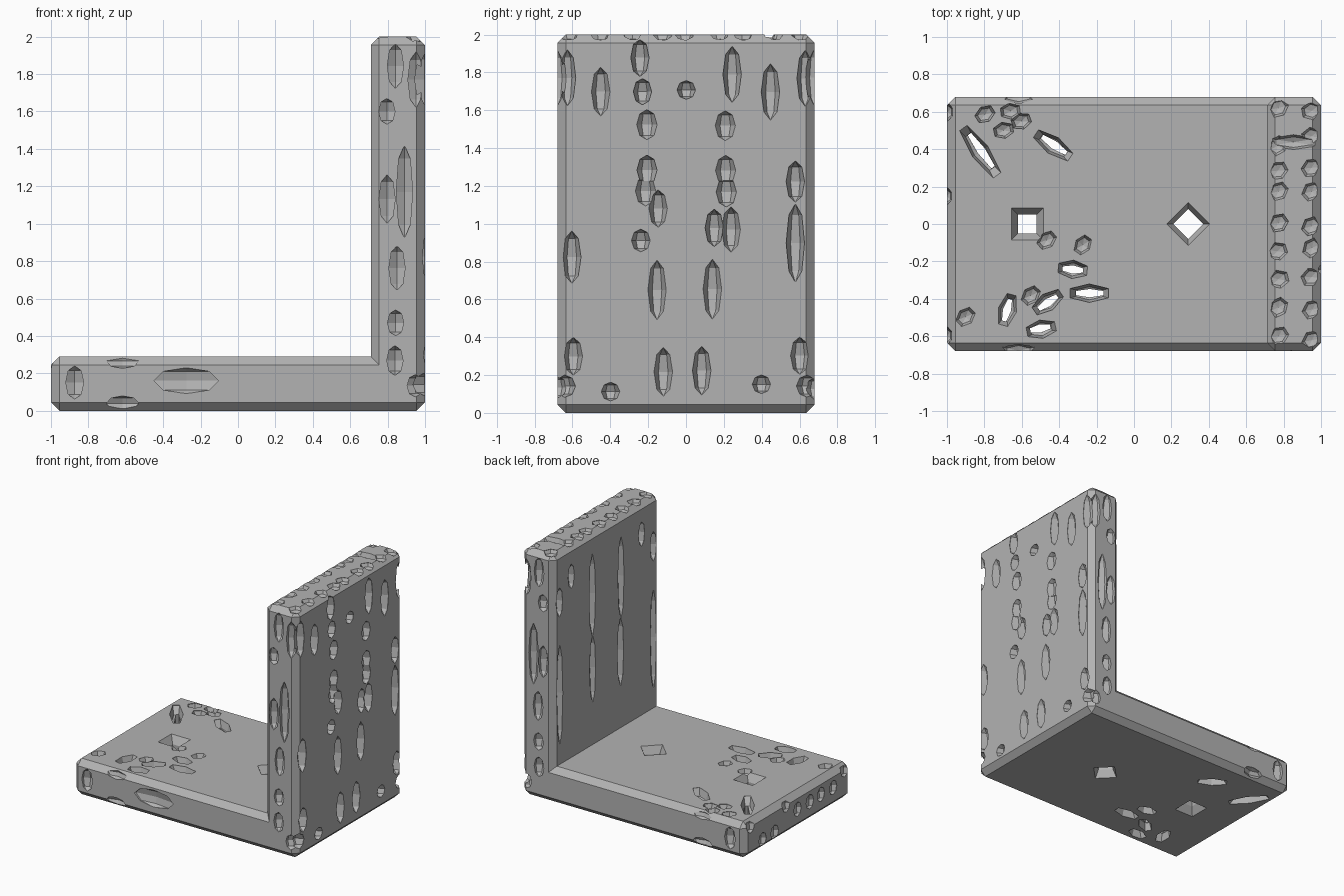
import bpy
import bmesh
import random
from mathutils import Matrix, Vector

random.seed(4)
if "Cube" in bpy.data.objects:
    bpy.data.objects.remove(bpy.data.objects["Cube"], do_unlink=True)

grey = bpy.data.materials.new("stone grey")
grey.use_nodes = True
grey.diffuse_color = (0.45, 0.45, 0.45, 1)
shader = next(n for n in grey.node_tree.nodes if n.type == "BSDF_PRINCIPLED")
shader.inputs["Base Color"].default_value = grey.diffuse_color

DEPTH = 0.68     # half width of the bracket
THICK = 0.29     # thickness of base and wall
INNER = 1 - THICK


def make_object(name, bm):
    mesh = bpy.data.meshes.new(name)
    bm.to_mesh(mesh)
    bm.free()
    mesh.materials.append(grey)
    obj = bpy.data.objects.new(name, mesh)
    bpy.context.scene.collection.objects.link(obj)
    return obj


# L-shaped slab with chamfered outer edges
profile = [(-1, 0), (1, 0), (1, 2), (INNER, 2), (INNER, THICK), (-1, THICK)]
bm = bmesh.new()
face = bm.faces.new([bm.verts.new((x, -DEPTH, z)) for x, z in profile])
side = bmesh.ops.extrude_face_region(bm, geom=[face])["geom"]
moved = [v for v in side if isinstance(v, bmesh.types.BMVert)]
bmesh.ops.translate(bm, verts=moved, vec=(0, 2 * DEPTH, 0))
bmesh.ops.recalc_face_normals(bm, faces=bm.faces)
outer = [e for e in bm.edges if e.is_convex]
bmesh.ops.bevel(bm, geom=outer, offset=0.045, segments=1, affect="EDGES")
bracket = make_object("bracket", bm)

cuts = bmesh.new()


def chip(place, size, turn=0):
    """Faceted pit cutter with half extents given by size."""
    jitter = Vector([random.uniform(-0.004, 0.004) for _ in range(3)])
    matrix = (Matrix.Translation(Vector(place) + jitter)
              @ Matrix.Rotation(turn, 4, "Z") @ Matrix.Diagonal((*size, 1)))
    bmesh.ops.create_uvsphere(cuts, u_segments=6, v_segments=4, radius=1, matrix=matrix)


def bore(x, y, rim, throat, turn):
    """Square through hole, flared at both faces."""
    for low, high, r_low, r_high in ((-0.01, 0.06, rim, throat),
                                     (-0.02, 0.31, throat, throat),
                                     (0.23, 0.3, throat, rim)):
        bmesh.ops.create_cone(
            cuts, cap_ends=True, segments=4, radius1=r_low, radius2=r_high,
            depth=high - low, matrix=Matrix.Translation((x, y, (low + high) / 2))
            @ Matrix.Rotation(turn, 4, "Z"))


# Two bolt holes in the base
bore(-0.57, 0, 0.13, 0.07, 0.785)
bore(0.29, 0, 0.12, 0.08, 0)

# Worn slits through the base: x, y, half length, turn
for x, y, length, turn in ((-0.82, 0.39, 0.18, -0.95), (-0.43, 0.42, 0.13, -0.6),
                           (-0.33, -0.24, 0.09, -0.1), (-0.24, -0.37, 0.12, 0),
                           (-0.68, -0.46, 0.1, 1.3), (-0.46, -0.42, 0.1, 0.6),
                           (-0.5, -0.56, 0.09, 0.2)):
    chip((x, y, THICK), (length, 0.05, 0.08), turn)
    chip((x, y, 0), (length, 0.05, 0.08), turn)
    chip((x, y, THICK / 2), (length * 0.8, 0.025, 0.3), turn)

# Shallow pits on the base top
for x, y in ((-0.8, 0.59), (-0.7, 0.5), (-0.6, 0.55), (-0.47, -0.09),
             (-0.27, -0.11), (-0.9, -0.5), (-0.55, -0.38), (-0.66, 0.6)):
    chip((x, y, THICK), (0.06, 0.045, 0.05), random.uniform(0, 1))

# Vertical pits on the outer wall face: y, z, half height
for y, z, tall in ((-0.24, 1.88, 0.1), (-0.45, 1.7, 0.13), (0.24, 1.79, 0.15),
                   (0.45, 1.7, 0.15), (0, 1.71, 0.05), (-0.23, 1.7, 0.07),
                   (-0.15, 0.65, 0.16), (0.14, 0.65, 0.16), (0.24, 0.97, 0.12),
                   (0.15, 0.98, 0.1), (-0.15, 1.08, 0.1), (0.58, 0.9, 0.21),
                   (0.58, 1.22, 0.11), (-0.6, 0.82, 0.14), (-0.6, 0.3, 0.1),
                   (0.6, 0.3, 0.1), (-0.12, 0.22, 0.13), (0.08, 0.22, 0.13),
                   (0.4, 0.15, 0.05), (-0.4, 0.11, 0.05), (-0.24, 0.91, 0.06)):
    chip((1, y, z), (0.07, 0.05, tall), 0)
for sign in (-1, 1):
    for z in (1.52, 1.28, 1.17):
        chip((1, 0.21 * sign, z), (0.06, 0.055, 0.08))
    chip((1, 0.63 * sign, 1.77), (0.06, 0.045, 0.15))
    chip((1, 0.64 * sign, 0.14), (0.07, 0.06, 0.06))

    # Long grooves and upper pits on the inner wall face
    for y, z, tall in ((0.18, 0.9, 0.28), (0.18, 1.5, 0.34), (0.6, 0.85, 0.42),
                       (0.45, 1.75, 0.1), (0.6, 1.6, 0.12)):
        chip((INNER, y * sign, z), (0.05, 0.04, tall))

    # Pits along the narrow wall sides
    for x, z, tall in ((0.84, 1.84, 0.12), (0.95, 1.77, 0.15), (0.8, 1.6, 0.07),
                       (0.89, 1.17, 0.25), (0.8, 1.13, 0.13), (0.85, 0.76, 0.12),
                       (0.84, 0.47, 0.07), (0.84, 0.27, 0.08), (0.95, 0.13, 0.06)):
        chip((x, DEPTH * sign, z), (0.05, 0.05, tall))

    # Pits on the long base sides
    chip((-0.87, DEPTH * sign, 0.15), (0.055, 0.05, 0.09))
    chip((-0.62, DEPTH * sign, 0.04), (0.1, 0.05, 0.04))
    chip((-0.62, DEPTH * sign, 0.27), (0.1, 0.04, 0.04))
chip((-0.28, -DEPTH, 0.16), (0.2, 0.04, 0.07))

# Chipped wall top and free end of the base
for step in range(9):
    y = -0.6 + step * 0.15
    for x in (0.77, 0.95):
        chip((x, y + random.uniform(-0.03, 0.03), 2), (0.06, 0.05, 0.035),
             random.uniform(0, 1))
    chip((-1, y, random.choice((0.08, 0.16, 0.25))), (0.035, 0.05, 0.06))
chip((0.85, 0.44, 2), (0.15, 0.04, 0.05))

cutter = make_object("chip_cutter", cuts)
cutter.hide_render = True
cutter.hide_viewport = True

# Carve the holes and chips
carve = bracket.modifiers.new("Carve", "BOOLEAN")
carve.operation = "DIFFERENCE"
carve.solver = "EXACT"
carve.use_self = True
carve.object = cutter
